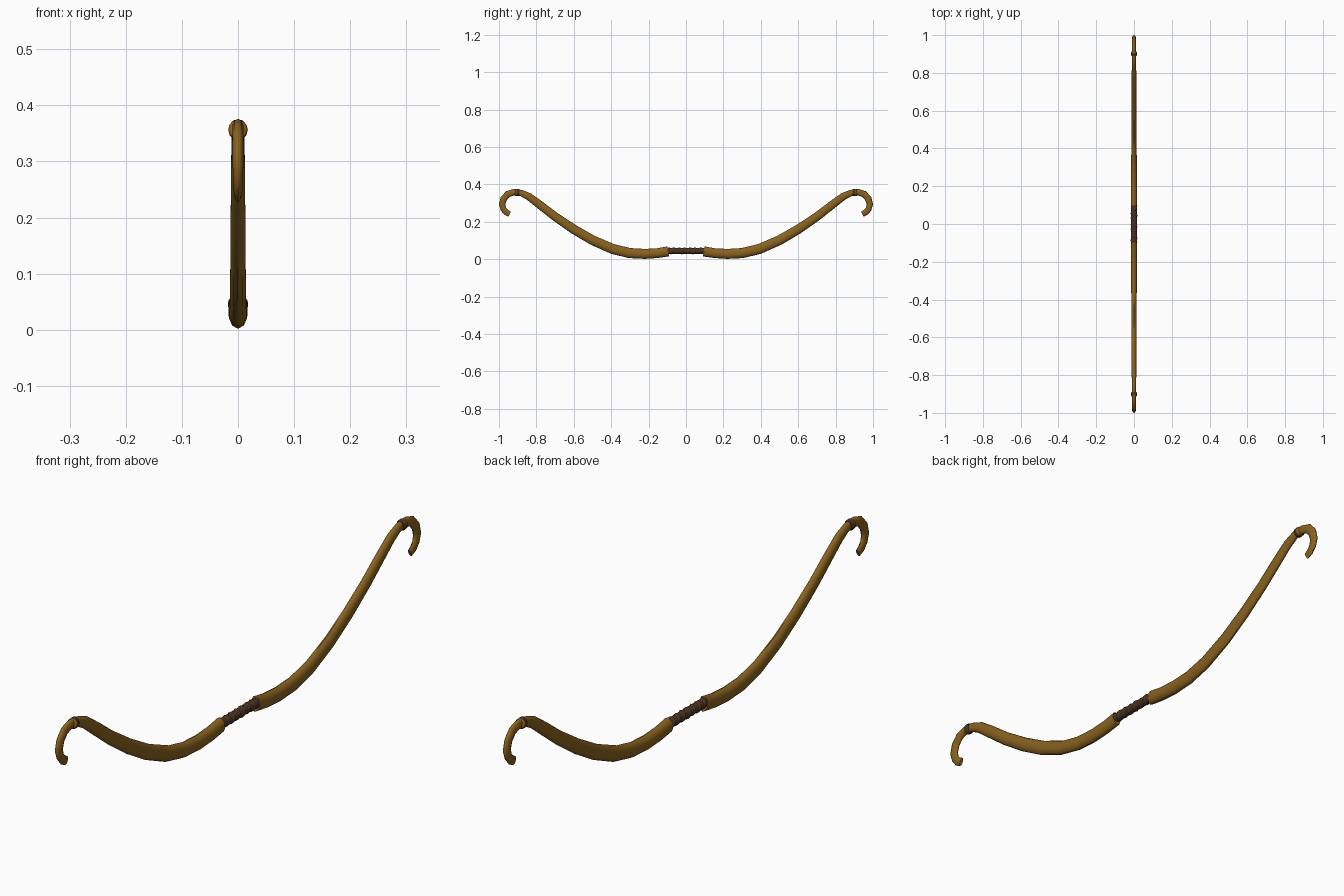
import bpy, bmesh, math
from mathutils import Vector

if "Cube" in bpy.data.objects:
    bpy.data.objects.remove(bpy.data.objects["Cube"])


def material(name, rgb):
    m = bpy.data.materials.new(name)
    m.diffuse_color = (*rgb, 1)
    m.use_nodes = True
    m.node_tree.nodes["Principled BSDF"].inputs["Base Color"].default_value = m.diffuse_color
    return m


WOOD = material("honey wood", (0.25, 0.122, 0.014))
LEATHER = material("dark leather", (0.07, 0.034, 0.017))


def sweep(name, stations, sides, mat, mirror=True):
    """Loft ellipses along a path in the YZ plane: (y, z, half width, half depth)."""
    bm = bmesh.new()
    pts = [Vector((0, s[0], s[1])) for s in stations]
    rings = []
    for i, (y, z, hw, hd) in enumerate(stations):
        t = (pts[min(i + 1, len(pts) - 1)] - pts[max(i - 1, 0)]).normalized()
        n = Vector((0, -t.z, t.y))
        rings.append([bm.verts.new(pts[i] + Vector((hw * math.cos(a), 0, 0)) + n * hd * math.sin(a))
                      for a in (2 * math.pi * (k + 0.5 * (sides == 10)) / sides for k in range(sides))])
    for a, b in zip(rings, rings[1:]):
        for k in range(sides):
            j = (k + 1) % sides
            bm.faces.new((a[k], a[j], b[j], b[k]))
    bm.faces.new(rings[0])
    bm.faces.new(rings[-1])
    bmesh.ops.recalc_face_normals(bm, faces=bm.faces)
    me = bpy.data.meshes.new(name)
    bm.to_mesh(me)
    bm.free()
    me.materials.append(mat)
    ob = bpy.data.objects.new(name, me)
    bpy.context.collection.objects.link(ob)
    bpy.context.view_layer.objects.active = ob
    ob.select_set(True)
    bpy.ops.object.shade_smooth_by_angle(angle=math.radians(60))
    ob.select_set(False)
    if mirror:
        mod = ob.modifiers.new("mirror", 'MIRROR')
        mod.use_axis = (False, True, False)
    return ob


# Curved limbs ending in hooked tips
sweep("limbs", [
    (0.095, 0.042, .017, .027), (0.15, 0.033, .0175, .026), (0.22, 0.0285, .017, .0265),
    (0.30, 0.033, .016, .027), (0.39, 0.054, .015, .027), (0.50, 0.102, .0145, .026),
    (0.60, 0.160, .014, .025), (0.70, 0.228, .0135, .023), (0.78, 0.290, .013, .022),
    (0.84, 0.335, .012, .020), (0.88, 0.354, .011, .017), (0.92, 0.359, .010, .017),
    (0.953, 0.348, .010, .018), (0.975, 0.323, .010, .018), (0.983, 0.293, .010, .017),
    (0.976, 0.268, .009, .016), (0.962, 0.251, .008, .016), (0.943, 0.241, .006, .015)],
    10, WOOD)

# Dark string binding and wooden lip below each hook
sweep("tip_binding", [(0.892, 0.3555, .015, .018), (0.895, 0.356, .017, .019),
                      (0.906, 0.3565, .017, .019)], 12, LEATHER)
sweep("tip_lip", [(0.905, 0.3565, .017, .018), (0.909, 0.3565, .0175, .018),
                  (0.913, 0.357, .013, .017)], 12, WOOD)

# Grip core
sweep("grip_core", [(-0.11, 0.045, .0155, .016), (0.11, 0.045, .0155, .016)], 12, LEATHER, False)

# Spiral leather wrap around the grip
cu = bpy.data.curves.new("grip_wrap", 'CURVE')
cu.dimensions = '3D'
cu.bevel_depth = 0.012
cu.bevel_resolution = 1
turns, per = 7, 14
sp = cu.splines.new('POLY')
sp.points.add(turns * per)
for i, p in enumerate(sp.points):
    a = 2 * math.pi * i / per
    p.co = (0.0062 * math.cos(a), -0.1 + 0.2 * i / (turns * per), 0.045 + 0.0068 * math.sin(a), 1)
cu.use_fill_caps = True
cu.materials.append(LEATHER)
bpy.context.collection.objects.link(bpy.data.objects.new("grip_wrap", cu))
